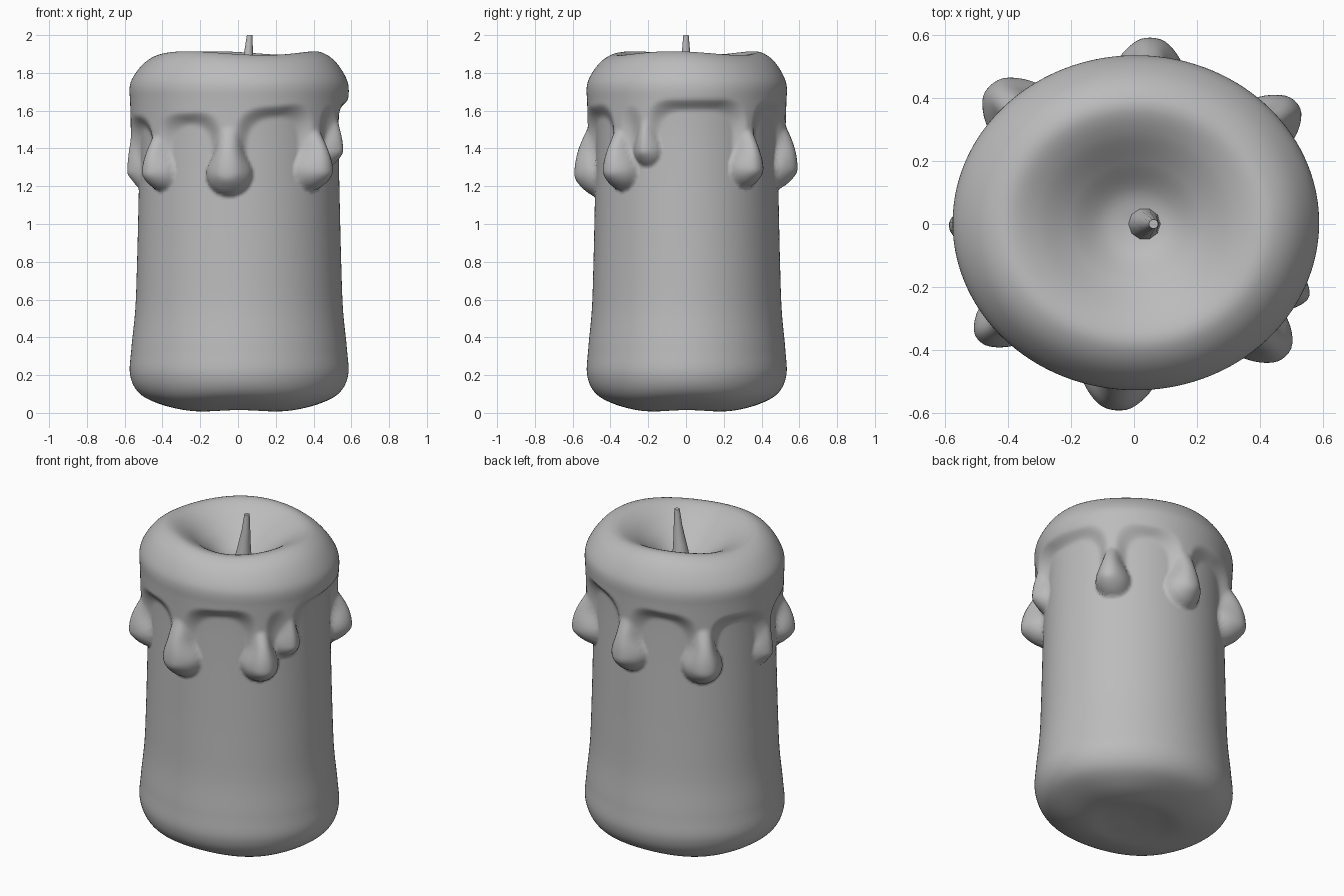
import bpy, bmesh, math
from mathutils import Vector

if "Cube" in bpy.data.objects:
    bpy.data.objects.remove(bpy.data.objects["Cube"], do_unlink=True)

RX, RY = 1.045, 0.955      # oval cross-section
SEGMENTS = 260
STEP = 0.013

# Radius and height, from the underside up the wall and into the melted hollow
PROFILE = [(0, 0.03), (0.14, 0.022), (0.27, 0.012), (0.40, 0.04), (0.505, 0.10), (0.552, 0.2),
           (0.546, 0.34), (0.526, 0.55), (0.517, 0.8), (0.511, 1.05), (0.506, 1.3),
           (0.504, 1.5), (0.508, 1.66), (0.515, 1.76), (0.49, 1.84), (0.442, 1.888),
           (0.38, 1.904), (0.30, 1.872), (0.20, 1.80), (0.10, 1.725), (0, 1.70)]

# Drips: x, y, bulb centre height, bulb radius, bulb depth
DRIPS = [(-0.06, -0.55, 1.27, 0.125, 0.11), (0.46, -0.41, 1.285, 0.11, 0.12),
         (0.55, -0.24, 1.39, 0.085, 0.06), (0.48, 0.36, 1.295, 0.105, 0.115),
         (0.05, 0.56, 1.30, 0.115, 0.10), (-0.42, 0.40, 1.28, 0.12, 0.12),
         (-0.59, -0.01, 1.28, 0.09, 0.04), (-0.47, -0.35, 1.275, 0.10, 0.10)]


def material(name, value):
    m = bpy.data.materials.new(name)
    m.use_nodes = True
    color = (value, value, value, 1)
    m.diffuse_color = color
    m.node_tree.nodes["Principled BSDF"].inputs["Base Color"].default_value = color
    return m


def smoothstep(a, b, v):
    t = min(max((v - a) / (b - a), 0), 1)
    return t * t * (3 - 2 * t)


def smooth_min(a, b, k):
    h = max(k - abs(a - b), 0) / k
    return min(a, b) - h * h * k / 4


def spline(points):
    """Evenly stepped smooth curve through the profile points."""
    p = [Vector(q) for q in points]
    p = [2 * p[0] - p[1]] + p + [2 * p[-1] - p[-2]]
    out = []
    for a, b, c, d in zip(p, p[1:], p[2:], p[3:]):
        n = math.ceil((c - b).length / STEP)
        for i in range(n):
            t = i / n
            out.append(0.5 * (2 * b + (c - a) * t + (2 * a - 5 * b + 4 * c - d) * t ** 2
                              + (3 * b - a - 3 * c + d) * t ** 3))
    return out + [p[-2]]


def wax_depth(angle, z):
    """Thickness of the melted wax: a sheet with a wavy hem, necks and round bulbs."""
    if z < 1.05:
        return 0
    edge = 1.575 + 0.045 * math.cos(angle - 0.2) - z
    bulb = 0
    for x, y, height, radius, depth in DRIPS:
        around = angle - math.atan2(y / RY, x / RX)
        side = 0.53 * ((around + math.pi) % math.tau - math.pi)
        neck = math.hypot(side, min(z - height, 0)) - radius * 0.62
        edge = smooth_min(edge, neck, 0.14)
        # Bulbs are round below and taper into the neck above
        width = radius * (1 - 0.3 * smoothstep(0, 0.14, z - height))
        rise = (z - height) / (radius if z < height else radius * 2)
        q = math.hypot(side / width, rise)
        if q < 1:
            bulb = max(bulb, depth * (1 - q * q) ** 0.8)
    sheet = 0.045 * smoothstep(0.025, -0.05, edge)
    return math.hypot(sheet, bulb)


def finish(bm, name, mat):
    bmesh.ops.recalc_face_normals(bm, faces=bm.faces)
    mesh = bpy.data.meshes.new(name)
    bm.to_mesh(mesh)
    bm.free()
    mesh.materials.append(mat)
    obj = bpy.data.objects.new(name, mesh)
    bpy.context.collection.objects.link(obj)
    bpy.ops.object.select_all(action="DESELECT")
    obj.select_set(True)
    bpy.context.view_layer.objects.active = obj
    bpy.ops.object.shade_smooth_by_angle(angle=math.radians(75))


def skin(bm, rings):
    """Join rings of vertices; a ring of one vertex closes an end."""
    for low, high in zip(rings, rings[1:]):
        n = max(len(low), len(high))
        for i in range(n):
            j = (i + 1) % n
            if len(low) == 1:
                bm.faces.new((low[0], high[j], high[i]))
            elif len(high) == 1:
                bm.faces.new((low[i], low[j], high[0]))
            else:
                bm.faces.new((low[i], low[j], high[j], high[i]))


# Candle body with melted rim and drips
wax = material("grey wax", 0.5)
bm = bmesh.new()
rings = []
curve = spline(PROFILE)
crest = max(range(len(curve)), key=lambda i: curve[i].y)
for i, (r, z) in enumerate(curve):
    ring = []
    for s in range(SEGMENTS if 0 < i < len(curve) - 1 else 1):
        a = math.tau * s / SEGMENTS
        out = r
        if i < crest:
            out += wax_depth(a, z) * smoothstep(1.9, 1.68, z)
        edge = smoothstep(0.1, 0.4, r)
        wave = 0.010 * math.cos(3 * a + 0.6) * edge * smoothstep(1.7, 1.9, z)
        wave += 0.007 * math.cos(4 * a) * edge * smoothstep(0.2, 0, z)
        ring.append(bm.verts.new((out * RX * math.cos(a) + 0.006,
                                  out * RY * math.sin(a) + 0.004, z + wave)))
    rings.append(ring)
skin(bm, rings)
finish(bm, "candle_body", wax)

# Leaning tapered wick
bm = bmesh.new()
rings = []
for x, z, radius in [(0.03, 1.67, 0.056), (0.042, 1.79, 0.038), (0.055, 1.9, 0.024), (0.062, 2.0, 0.015)]:
    rings.append([bm.verts.new((x + radius * math.cos(math.tau * k / 10),
                                radius * math.sin(math.tau * k / 10), z)) for k in range(10)])
skin(bm, rings)
bm.faces.new(rings[0])
bm.faces.new(rings[-1])
finish(bm, "wick", wax)
